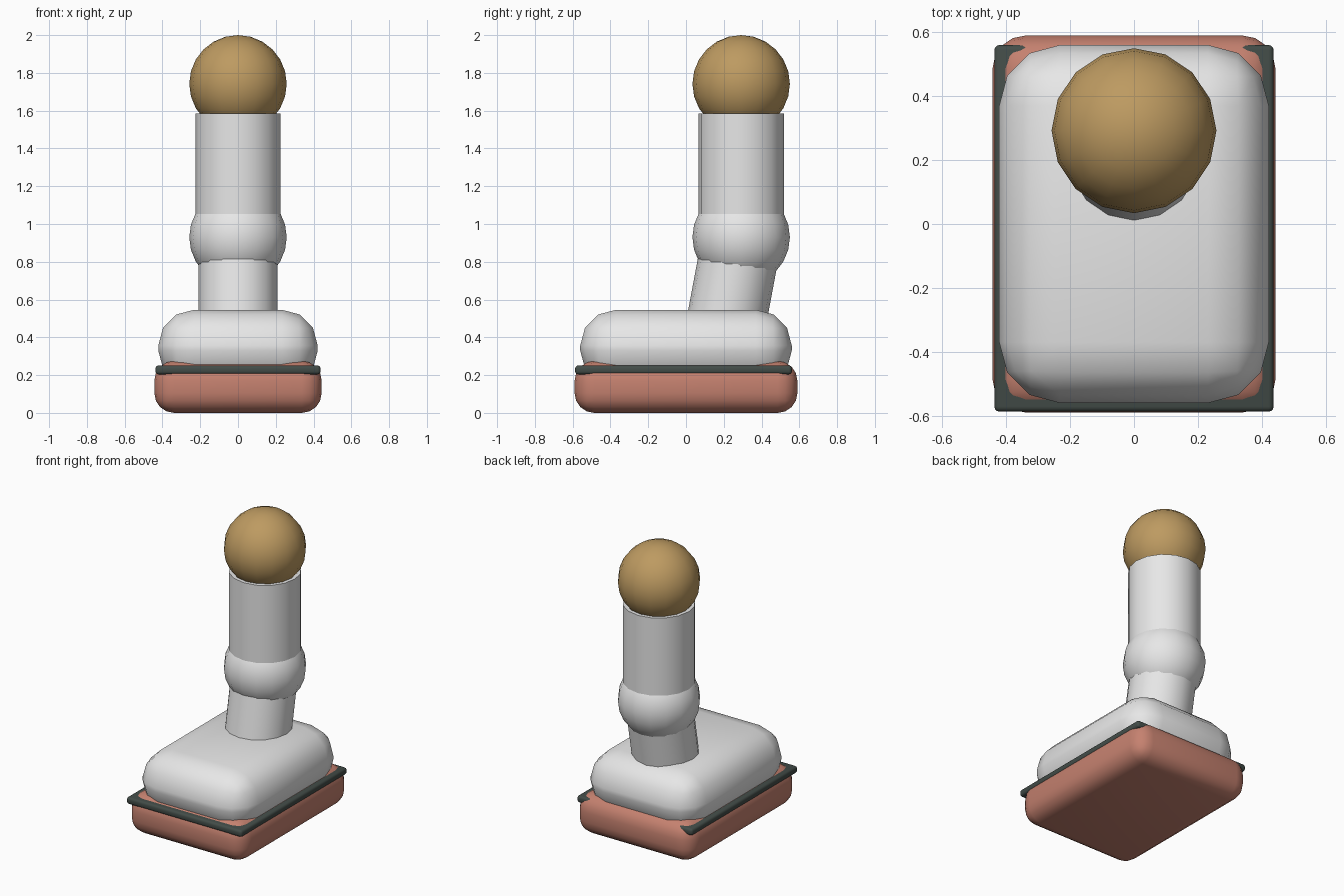
import bpy, bmesh, math
from mathutils import Matrix, Vector

if "Cube" in bpy.data.objects:
    bpy.data.objects.remove(bpy.data.objects["Cube"])


def material(name, rgb):
    m = bpy.data.materials.new(name)
    m.diffuse_color = (*rgb, 1)
    m.use_nodes = True
    m.node_tree.nodes["Principled BSDF"].inputs["Base Color"].default_value = m.diffuse_color
    return m


WHITE = material("white", (0.8, 0.8, 0.8))
CLAY = material("clay_red", (0.56, 0.22, 0.16))
TAN = material("tan", (0.51, 0.325, 0.12))
DARK = material("dark_green_grey", (0.056, 0.073, 0.065))


def finish(name, bm, mat):
    """Turn a bmesh into a smooth shaded object with one colour."""
    bmesh.ops.recalc_face_normals(bm, faces=bm.faces[:])
    mesh = bpy.data.meshes.new(name)
    bm.to_mesh(mesh)
    bm.free()
    mesh.materials.append(mat)
    ob = bpy.data.objects.new(name, mesh)
    bpy.context.collection.objects.link(ob)
    bpy.ops.object.select_all(action='DESELECT')
    ob.select_set(True)
    bpy.context.view_layer.objects.active = ob
    bpy.ops.object.shade_smooth_by_angle(angle=math.radians(40))
    return ob


def rounded_box(name, lo, hi, radius, segments, mat):
    lo, hi = Vector(lo), Vector(hi)
    bm = bmesh.new()
    bmesh.ops.create_cube(bm, size=1, matrix=Matrix.Translation((lo + hi) / 2)
                          @ Matrix.Diagonal((*(hi - lo), 1)))
    bmesh.ops.bevel(bm, geom=bm.edges[:], offset=radius, segments=segments,
                    profile=0.5, affect='EDGES')
    return finish(name, bm, mat)


def ball(name, centre, radius, mat):
    bm = bmesh.new()
    bmesh.ops.create_uvsphere(bm, u_segments=16, v_segments=12, radius=radius,
                              matrix=Matrix.Translation(centre))
    return finish(name, bm, mat)


def rod(name, start, end, radius, mat):
    start, end = Vector(start), Vector(end)
    axis = end - start
    tilt = Matrix.Rotation(-math.atan2(axis.y, axis.z), 4, 'X')
    bm = bmesh.new()
    bmesh.ops.create_cone(bm, cap_ends=True, segments=16, radius1=radius,
                          radius2=radius, depth=axis.length,
                          matrix=Matrix.Translation((start + end) / 2) @ tilt)
    return finish(name, bm, mat)


# Foot: sole, thin trim slab showing around its rim, and upper
rounded_box("sole", (-0.443, -0.59, 0), (0.443, 0.59, 0.275), 0.105, 4, CLAY)
rounded_box("trim", (-0.437, -0.587, 0.204), (0.437, 0.56, 0.251), 0.016, 3, DARK)
rounded_box("upper", (-0.422, -0.56, 0.14), (0.422, 0.56, 0.546), 0.19, 3, WHITE)

# Leg: leaning ankle, joint, straight shin and top ball
LEG_Y = 0.292
rod("ankle", (0, 0.198, 0.4), (0, LEG_Y, 0.9), 0.21, WHITE)
ball("ankle_joint", (0, LEG_Y, 0.93), 0.258, WHITE)
rod("shin", (0, LEG_Y, 0.97), (0, LEG_Y, 1.585), 0.226, WHITE)
ball("top_ball", (0, LEG_Y, 1.742), 0.258, TAN)
